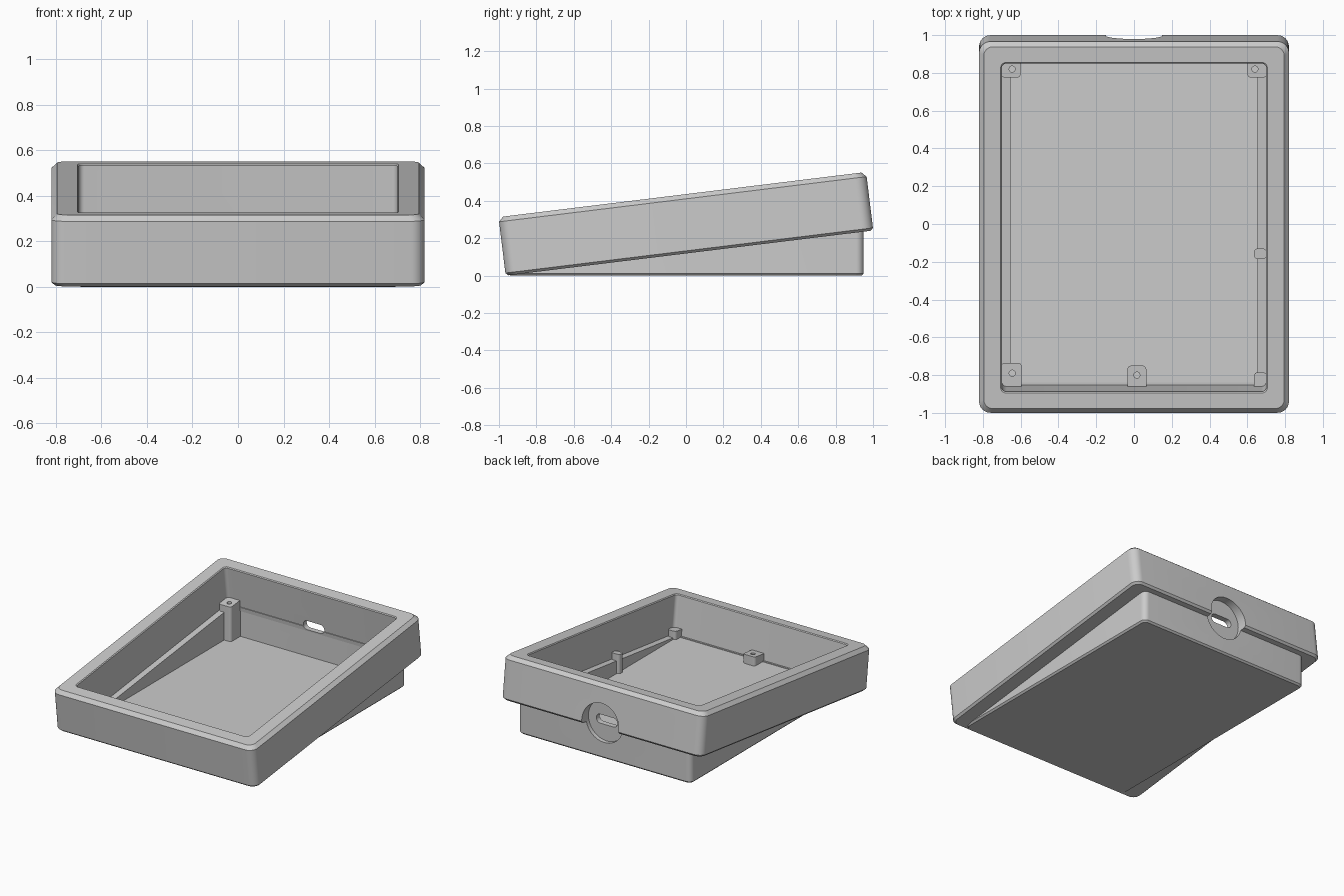
import bpy, bmesh
from math import radians, sin, cos, tan, pi
from mathutils import Matrix, Vector

if "Cube" in bpy.data.objects:
    bpy.data.objects.remove(bpy.data.objects["Cube"])

grey = bpy.data.materials.new("light grey")
grey.use_nodes = True
colour = (0.6, 0.6, 0.6, 1)
grey.diffuse_color = colour
grey.node_tree.nodes["Principled BSDF"].inputs["Base Color"].default_value = colour

TILT = radians(7)
FRONT = -0.964
FLOOR = 0.04
# Frame of the sloped tray: origin at its lower front edge
SLOPE = Matrix.Translation((0, FRONT, 0)) @ Matrix.Rotation(TILT, 4, 'X')
# Frame pointing forward through the back wall
BACK = Matrix.Translation((0, 0, 0.27)) @ Matrix.Rotation(pi / 2, 4, 'X')


def on_slope(offset):
    """Height of a plane parallel to the tray's underside, as a function of y."""
    return lambda y: offset / cos(TILT) + (y - FRONT) * tan(TILT)


def ring(x, y, z, r, inset=0, steps=8):
    """Rounded rectangle; z is a number or a function of y."""
    x0, x1, y0, y1 = x[0] + inset, x[1] - inset, y[0] + inset, y[1] - inset
    r -= inset * 0.5
    corners = [(x1 - r, y1 - r), (x0 + r, y1 - r), (x0 + r, y0 + r), (x1 - r, y0 + r)]
    pts = []
    for i, (cx, cy) in enumerate(corners):
        for k in range(steps + 1):
            a = pi / 2 * (i + k / steps)
            py = cy + r * sin(a)
            pts.append(Vector((cx + r * cos(a), py, z(py) if callable(z) else z)))
    return pts


def loft(name, rings, frame=Matrix(), closed=False):
    """Skin a stack of rings; closed joins the last to the first, otherwise both ends are capped."""
    bm = bmesh.new()
    loops = [[bm.verts.new(frame @ p) for p in pts] for pts in rings]
    n = len(loops[0])
    pairs = list(zip(loops, loops[1:]))
    if closed:
        pairs.append((loops[-1], loops[0]))
    else:
        bm.faces.new(loops[0][::-1])
        bm.faces.new(loops[-1])
    for a, b in pairs:
        for i in range(n):
            j = (i + 1) % n
            bm.faces.new((a[i], a[j], b[j], b[i]))
    bmesh.ops.recalc_face_normals(bm, faces=bm.faces[:])
    mesh = bpy.data.meshes.new(name)
    bm.to_mesh(mesh)
    bm.free()
    mesh.materials.append(grey)
    ob = bpy.data.objects.new(name, mesh)
    bpy.context.collection.objects.link(ob)
    return ob


def carve(target, tool):
    mod = target.modifiers.new("carve", 'BOOLEAN')
    mod.operation, mod.solver, mod.object = 'DIFFERENCE', 'EXACT', tool
    bpy.context.view_layer.objects.active = target
    bpy.ops.object.modifier_apply(modifier=mod.name)
    bpy.data.objects.remove(tool)


def port_cutter():
    """Round recess narrowing to a cable slot through the back wall."""
    disc = ((-0.15, 0.15), (-0.15, 0.15))
    slot = ((-0.085, 0.085), (-0.033, 0.033))
    return loft("port_cutter", [ring(*disc, -1.2, 0.149), ring(*disc, -0.92, 0.149),
                                ring(*slot, -0.92, 0.032), ring(*slot, -0.8, 0.032)], BACK)


# Sloped tray: outer wall, rim, inner wall and the ledge around the base opening
outer = ((-0.82, 0.82), (0, 1.98))
inner = ((-0.7, 0.7), (0.115, 1.865))
opening = ((-0.655, 0.655), (0.127, 1.86))
tray = loft("tray", [
    ring(*outer, 0, 0.06, 0.014), ring(*outer, 0.014, 0.06),
    ring(*outer, 0.29, 0.06), ring(*outer, 0.315, 0.06, 0.025),
    ring(*inner, 0.315, 0.025, -0.006), ring(*inner, 0.309, 0.025),
    ring(*inner, 0.03, 0.025),
    ring(*opening, 0.03, 0.02), ring(*opening, 0, 0.02)], SLOPE, closed=True)
carve(tray, port_cutter())

# Level wedge base, open at the top
shell = ((-0.705, 0.705), (-0.95, 0.95))
well = ((-0.655, 0.655), (-0.84, 0.885))
base = loft("base", [
    ring(*shell, 0, 0.04, 0.012), ring(*shell, 0.012, 0.04),
    ring(*shell, on_slope(0.028), 0.04), ring(*well, on_slope(0.028), 0.02),
    ring(*well, FLOOR, 0.02)])
carve(base, port_cutter())

# Screw posts: name, x range, y range, screw hole centre
posts = [
    ("back_right_post", (-0.7025, -0.6), (0.775, 0.9), (-0.645, 0.82)),
    ("back_left_post", (0.6, 0.7025), (0.775, 0.9), (0.64, 0.82)),
    ("front_right_post", (-0.7025, -0.595), (-0.88, -0.735), (-0.645, -0.79)),
    ("front_middle_post", (-0.035, 0.065), (-0.88, -0.75), (0.015, -0.8)),
    ("front_left_post", (0.635, 0.7025), (-0.88, -0.785), None),
    ("side_post", (0.635, 0.7025), (-0.185, -0.13), None),
]
parts = [tray, base]
for name, x, y, hole in posts:
    post = loft(name, [ring(x, y, 0.03, 0.02), ring(x, y, on_slope(0.08), 0.02)])
    if hole:
        hx, hy = (c - 0.016 for c in hole)
        top = on_slope(0.08)(hole[1])
        span = ((hx, hx + 0.032), (hy, hy + 0.032))
        carve(post, loft("screw_cutter", [ring(*span, top - 0.03, 0.0155),
                                          ring(*span, top + 0.1, 0.0155)]))
    parts.append(post)

bpy.ops.object.select_all(action='DESELECT')
for part in parts:
    part.select_set(True)
bpy.context.view_layer.objects.active = tray
bpy.ops.object.shade_smooth_by_angle(angle=radians(30))
